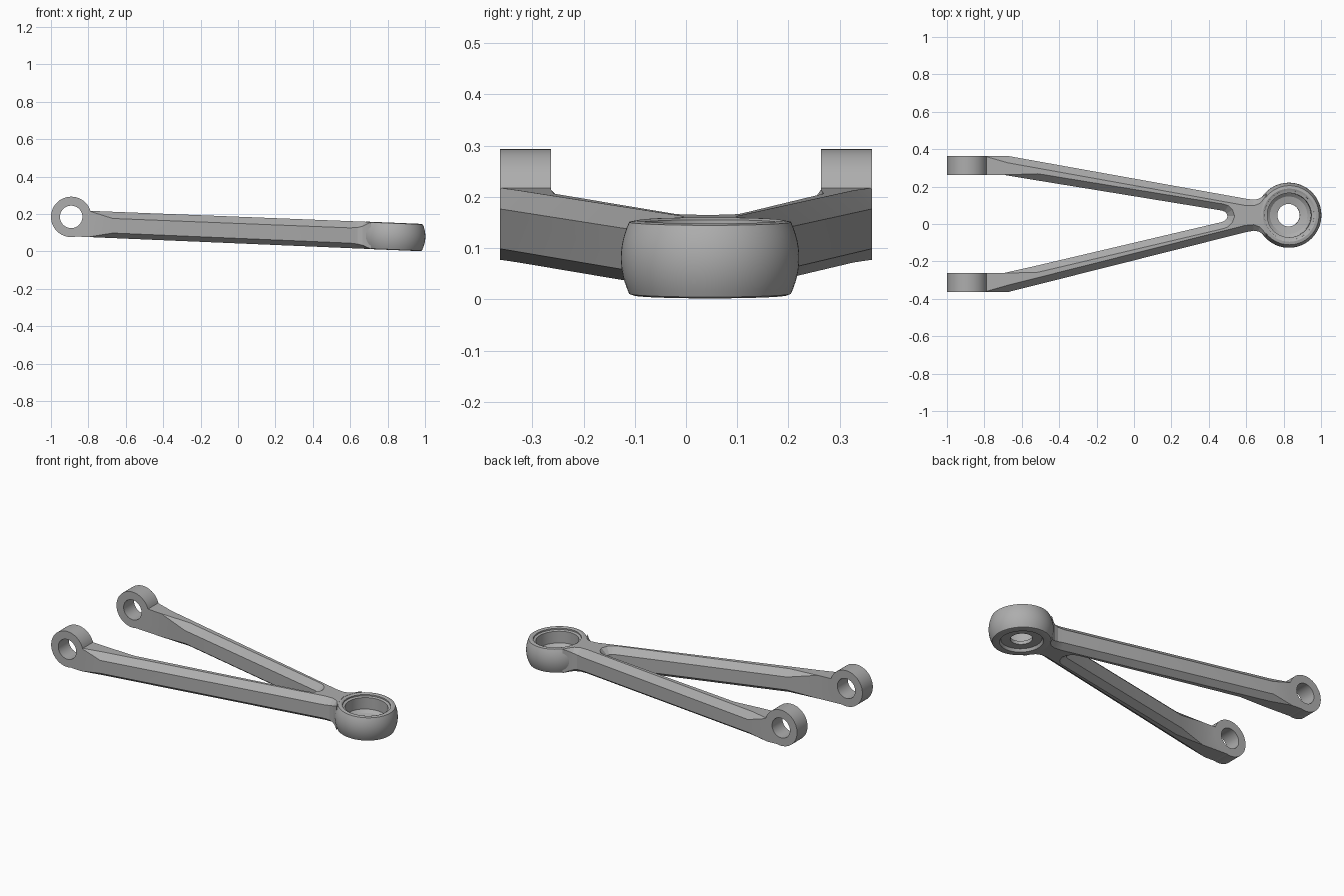
import bpy, bmesh, math
from mathutils import Vector, Matrix

if "Cube" in bpy.data.objects:
    bpy.data.objects.remove(bpy.data.objects["Cube"], do_unlink=True)

metal = bpy.data.materials.new("grey_metal")
metal.use_nodes = True
GREY = (0.42, 0.42, 0.42, 1)
metal.diffuse_color = GREY
metal.node_tree.nodes["Principled BSDF"].inputs["Base Color"].default_value = GREY

BALL_X, BALL_Y, BALL_Z, TILT = 0.825, 0.047, 0.008, 0.041
EYE_X, EYE_Z, EYE_Y = -0.892, 0.185, 0.313


def finish(bm, name):
    bmesh.ops.recalc_face_normals(bm, faces=bm.faces)
    mesh = bpy.data.meshes.new(name)
    bm.to_mesh(mesh)
    bm.free()
    mesh.materials.append(metal)
    obj = bpy.data.objects.new(name, mesh)
    bpy.context.collection.objects.link(obj)
    return obj


def cylinder_y(name, radius, length, y):
    bm = bmesh.new()
    place = Matrix.Translation((EYE_X, y, EYE_Z)) @ Matrix.Rotation(math.pi / 2, 4, "X")
    bmesh.ops.create_cone(bm, cap_ends=True, segments=64, radius1=radius,
                          radius2=radius, depth=length, matrix=place)
    return finish(bm, name)


def smooth(obj, degrees):
    bpy.ops.object.select_all(action="DESELECT")
    obj.select_set(True)
    bpy.context.view_layer.objects.active = obj
    bpy.ops.object.shade_smooth_by_angle(angle=math.radians(degrees))


# Forked arm: half outline as (x, y, chamfer), mirrored and swayed to the ball side
C = 0.036
half = [(0.5, 0, C), (0.495, 0.014, C), (0.484, 0.025, C), (0.468, 0.031, C),
        (-0.52, 0.228, C), (-0.7, 0.263, 0), (-0.89, 0.263, 0), (-0.89, 0.363, 0),
        (-0.8, 0.363, 0), (-0.67, 0.363, C), (0.6, 0.089, C), (0.64, 0.083, 0.032),
        (0.665, 0.087, 0.025), (0.685, 0.098, 0.015), (0.712, 0.118, 0),
        (0.69, 0.06, 0), (0.675, 0, 0)]
outline = half + [(x, -y, c) for x, y, c in reversed(half[1:-1])]


def sway(x):
    return BALL_Y * min(max((x + 0.67) / 1.3, 0), 1)


def inset(i):
    """Point i moved inward by its chamfer, mitred at the corner."""
    p, q, r = (Vector(outline[(i + k) % len(outline)][:2]) for k in (-1, 0, 1))
    n1, n2 = (Vector((d.y, -d.x)).normalized() for d in (q - p, r - q))
    return q + (n1 + n2) * outline[i][2] / (1 + n1.dot(n2))


bm = bmesh.new()
layers = [[], [], [], []]
for i, (x, y, c) in enumerate(outline):
    inner = inset(i)
    for k, (p, rise) in enumerate([(inner, 0), ((x, y), 0.75 * c), ((x, y), c), (inner, 0)]):
        px, py = p
        base = 0.0433 - 0.0425 * px if k < 2 else 0.186 - 0.0395 * px
        z = base + rise if k < 2 else base - rise
        layers[k].append(bm.verts.new((px, py + sway(x), z)))
n = len(outline)
for low, high in zip(layers, layers[1:]):
    for i in range(n):
        j = (i + 1) % n
        bm.faces.new((low[i], low[j], high[j], high[i]))
bm.faces.new(layers[0])
bm.faces.new(layers[3])
bmesh.ops.remove_doubles(bm, verts=bm.verts, dist=1e-5)
arm = finish(bm, "forked_arm")

# Pivot eyes joined to the arm, then bored through
helpers = [(cylinder_y(side + "_eye", 0.108, 0.1, y), "UNION")
           for side, y in (("left", EYE_Y), ("right", -EYE_Y))]
helpers.append((cylinder_y("eye_bore", 0.06, 1, 0), "DIFFERENCE"))
for tool, operation in helpers:
    mod = arm.modifiers.new(tool.name, "BOOLEAN")
    mod.operation, mod.object, mod.solver = operation, tool, "EXACT"
bpy.context.view_layer.update()
evaluated = arm.evaluated_get(bpy.context.evaluated_depsgraph_get())
joined = bpy.data.meshes.new_from_object(evaluated)
arm.modifiers.clear()
arm.data = joined
for tool, _ in helpers:
    bpy.data.objects.remove(tool, do_unlink=True)
smooth(arm, 16)

# Ball joint housing: lathed barrel with a stepped socket and a drain hole
H = 0.146
barrel = []
for k in range(13):
    t = k / 6 - 1
    barrel.append((0.158 + 0.016 * (1 - t * t), 0.003 + (H - 0.006) * (t + 1) / 2))
socket = [(0.142, H), (0.132, H - 0.004), (0.132, H - 0.012), (0.118, H - 0.016),
          (0.118, 0.06), (0.1, 0.045), (0.06, 0.036)]
underside = [(0.06, 0.016), (0.11, 0.016), (0.118, 0.0), (0.15, 0.0)]
bm = bmesh.new()
profile = [bm.verts.new((r, 0, z)) for r, z in barrel + socket + underside]
edges = [bm.edges.new((a, b)) for a, b in zip(profile, profile[1:] + profile[:1])]
bmesh.ops.spin(bm, geom=profile + edges, axis=(0, 0, 1), cent=(0, 0, 0),
               angle=math.tau, steps=72, use_merge=True)
bmesh.ops.remove_doubles(bm, verts=bm.verts, dist=1e-5)
bm.transform(Matrix.Translation((BALL_X, BALL_Y, BALL_Z)) @ Matrix.Rotation(TILT, 4, "Y"))
housing = finish(bm, "ball_housing")
smooth(housing, 25)
